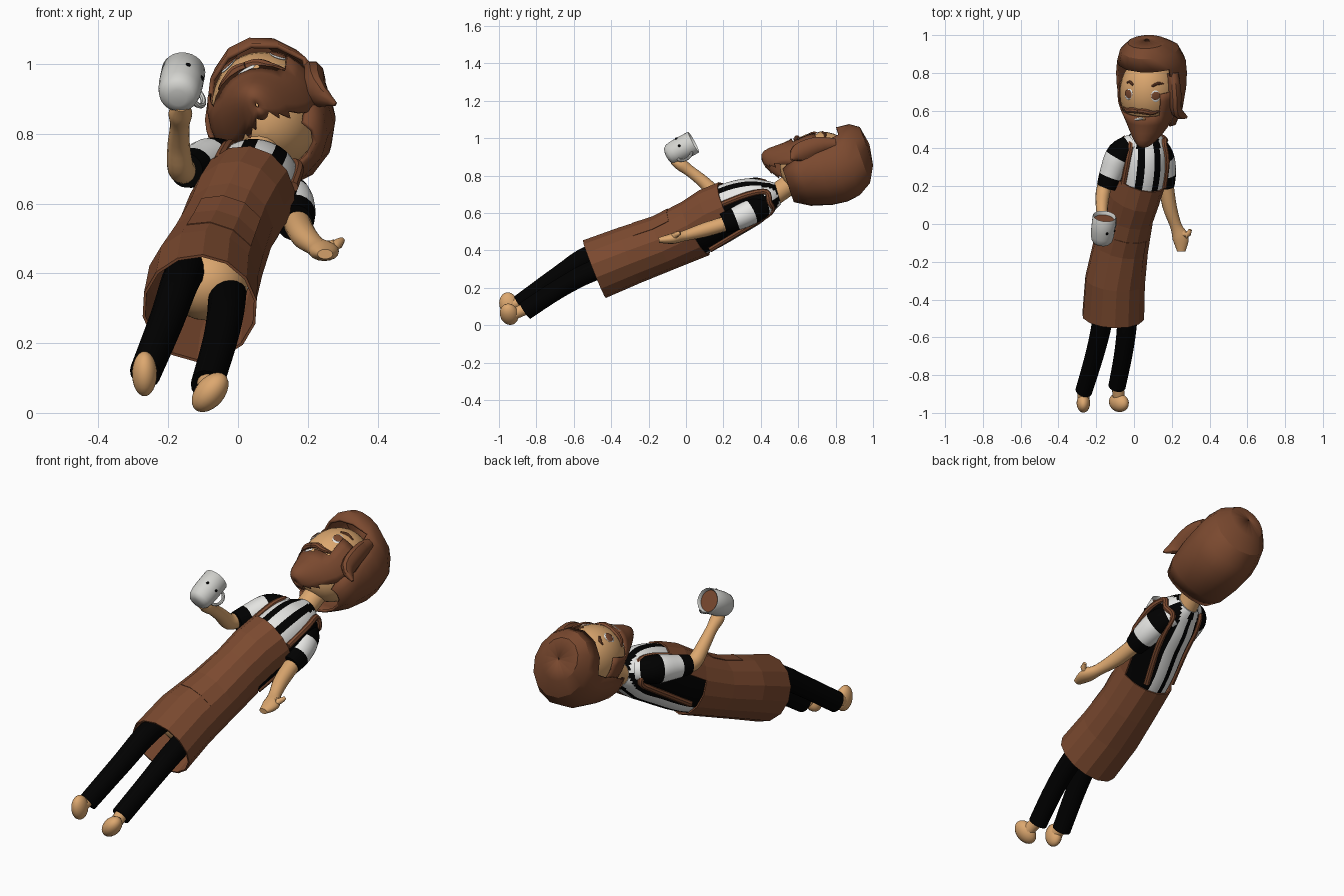
import bpy, bmesh, math
from mathutils import Vector, Matrix

if "Cube" in bpy.data.objects:
    bpy.data.objects.remove(bpy.data.objects["Cube"])

def mat(name, rgb):
    m = bpy.data.materials.new(name)
    m.diffuse_color = (*rgb, 1)
    m.use_nodes = True
    m.node_tree.nodes["Principled BSDF"].inputs["Base Color"].default_value = m.diffuse_color
    return m

SKIN = mat("skin", (0.72, 0.39, 0.16))
BROWN = mat("brown", (0.20, 0.068, 0.029))
BLACK = mat("black", (0.0, 0.0, 0.0))
WHITE = mat("white", (0.82, 0.82, 0.80))
GREY = mat("mug_grey", (0.66, 0.66, 0.63))
I4 = Matrix.Identity(4)

def finish(name, bm, mats, smooth=40, thick=0):
    bmesh.ops.recalc_face_normals(bm, faces=bm.faces)
    me = bpy.data.meshes.new(name)
    bm.to_mesh(me)
    bm.free()
    ob = bpy.data.objects.new(name, me)
    bpy.context.collection.objects.link(ob)
    for m in mats:
        me.materials.append(m)
    if thick:
        s = ob.modifiers.new("thickness", 'SOLIDIFY')
        s.thickness, s.offset = thick, 0
    if smooth:
        bpy.ops.object.select_all(action='DESELECT')
        bpy.context.view_layer.objects.active = ob
        ob.select_set(True)
        bpy.ops.object.shade_smooth_by_angle(angle=math.radians(smooth))
    return ob

def resample(rings, sub):
    # Catmull-Rom through the (x, y, z, a, b) rings
    out = []
    R = [Vector(r) for r in rings]
    for i in range(len(R) - 1):
        p0, p1, p2, p3 = R[max(i - 1, 0)], R[i], R[i + 1], R[min(i + 2, len(R) - 1)]
        for k in range(sub):
            t = k / sub
            out.append(0.5 * (2 * p1 + (p2 - p0) * t + (2 * p0 - 5 * p1 + 4 * p2 - p3) * t * t
                              + (3 * p1 - p0 - 3 * p2 + p3) * t ** 3))
    return out + [R[-1]]

def frame(rings, i, roll, axis=None):
    T = Vector(axis) if axis else (Vector(rings[min(i + 1, len(rings) - 1)][:3])
                                   - Vector(rings[max(i - 1, 0)][:3]))
    T.normalize()
    A = Vector((math.cos(roll), 0, -math.sin(roll)))
    A = (A - T * A.dot(T)).normalized()
    return A, A.cross(T)

def loft(name, rings, mats, n=16, roll=0.0, sub=1, axis=None, caps=True, keep=None,
         paint=None, smooth=40, M=I4, warp=None, thick=0):
    rings = resample(rings, sub)
    bm = bmesh.new()
    rows = []
    for i, r in enumerate(rings):
        A, B = frame(rings, i, roll, axis)
        row = []
        for k in range(n):
            th = math.tau * k / n
            p = Vector(r[:3]) + A * r[3] * math.cos(th) + B * r[4] * math.sin(th)
            row.append(bm.verts.new(M @ (warp(p) if warp else p)))
        rows.append(row)
    for i in range(len(rows) - 1):
        r = rings[i]
        for k in range(n):
            th = math.tau * (k + 0.5) / n
            c = (Vector(r[:3]) + Vector(rings[i + 1][:3])) / 2
            A, B = frame(rings, i, roll, axis)
            s = (r[3] + rings[i + 1][3]) / 2 * math.cos(th)
            c = c + A * s + B * (r[4] + rings[i + 1][4]) / 2 * math.sin(th)
            if keep and not keep(c, math.degrees(th)):
                continue
            f = bm.faces.new((rows[i][k], rows[i][(k + 1) % n],
                              rows[i + 1][(k + 1) % n], rows[i + 1][k]))
            if paint:
                f.material_index = paint((i + 0.5) / (len(rows) - 1), s, th < math.pi)
    if caps:
        for row, t in ((rows[0], 0), (rows[-1], 1)):
            f = bm.faces.new(row)
            if paint:
                f.material_index = paint(t, 0, True)
    bmesh.ops.delete(bm, geom=[v for v in bm.verts if not v.link_faces], context='VERTS')
    return finish(name, bm, mats, smooth, thick)

def blob(name, loc, size, m, rot=I4, M=I4):
    bm = bmesh.new()
    bmesh.ops.create_uvsphere(bm, u_segments=20, v_segments=12, radius=1,
                              matrix=M @ Matrix.Translation(loc) @ rot @ Matrix.Diagonal((*size, 1)))
    return finish(name, bm, [m])

ROLL = math.radians(17)

# striped shirt body: narrow stripes in front, broad ones at the back
TORSO = [(-.06, -.10, .45, .13, .135), (-.02, .08, .53, .122, .148), (.03, .24, .618, .13, .146),
         (.05, .36, .665, .128, .126), (.055, .44, .69, .11, .088), (.055, .49, .705, .06, .06)]
def stripes(t, s, front):
    return math.floor((s + .021) / .042) % 2 if front else int(not .015 < abs(s) < .06)
loft("shirt", TORSO, [WHITE, BLACK], n=60, roll=ROLL, sub=4, paint=stripes)

# apron: skirt all round, bib only in front
APRON = [(-.11, -.49, .30, .162, .162), (-.10, -.30, .375, .157, .155), (-.07, -.12, .44, .143, .148),
         (-.035, .05, .517, .133, .158), (-.005, .15, .578, .138, .162), (.025, .245, .622, .14, .156)]
loft("apron", APRON, [BROWN], n=14, roll=ROLL, caps=False, smooth=0, thick=.008,
     keep=lambda c, th: c.y < .05 or 12 < th < 168)
pocket = [(-.0875, -.225, .403, .155, .156), (-.07, -.12, .44, .148, .153), (-.0525, -.035, .4785, .143, .158)]
loft("apron_pocket", pocket, [BROWN], n=14, roll=ROLL, caps=False, smooth=0, thick=.004,
     axis=(.19, .91, .39), keep=lambda c, th: 50 < th < 130)

# apron straps over the shoulders and down the back
def on_torso(i, deg):
    A, B = frame(TORSO, i, ROLL)
    r, th = TORSO[i], math.radians(deg)
    return Vector(r[:3]) + A * (r[3] + .004) * math.cos(th) + B * (r[4] + .004) * math.sin(th)

for side, f in (("left", lambda d: d), ("right", lambda d: 180 - d)):
    spots = [(2, 32), (3, 35), (4, 35), (4, 0), (4, -35), (3, -40), (2, -45), (1, -50)]
    loft("apron_strap_" + side, [(*on_torso(i, f(d)), .016, .016) for i, d in spots],
         [BROWN], n=8, sub=4)

# hips and trouser legs
blob("hips", (-.09, -.31, .375), (.12, .12, .11), SKIN)
LEGS = {"right": [(-.13, -.25, .44, .058, .058), (-.165, -.50, .378, .054, .058),
                  (-.205, -.68, .265, .05, .053), (-.266, -.885, .115, .045, .052)],
        "left": [(-.03, -.25, .37, .056, .056), (-.035, -.50, .29, .053, .056),
                 (-.055, -.68, .195, .049, .052), (-.09, -.86, .078, .046, .052)]}
FEET = {"right": ((-.268, -.948, .112), (.036, .05, .065), 0),
        "left": ((-.08, -.945, .059), (.042, .05, .066), 40)}
for side, pts in LEGS.items():
    loft("trouser_leg_" + side, pts, [BLACK], n=18, sub=4)
    loc, size, turn = FEET[side]
    rot = Matrix.Rotation(math.radians(turn), 4, 'Y') @ Matrix.Rotation(math.radians(12), 4, 'X')
    blob("foot_" + side, loc, size, SKIN, rot)
    end = pts[-1]
    loft("ankle_" + side, [(end[0], end[1] + .05, end[2] + .03, .032, .032),
                           (loc[0], loc[1] + .02, loc[2], .032, .032)], [SKIN], n=14)

# banded sleeves, forearms and hands
band = lambda t, s, front: int(.15 < t < .4 or t > .7)
loft("sleeve_right", [(-.0, .42, .71, .06, .06), (-.075, .37, .718, .07, .072),
                      (-.12, .27, .705, .062, .06), (-.148, .195, .695, .05, .05)],
     [WHITE, BLACK], n=20, sub=5, paint=band)
loft("sleeve_left", [(.10, .43, .645, .06, .06), (.14, .36, .615, .07, .07),
                     (.158, .28, .575, .065, .065), (.163, .20, .545, .052, .054)],
     [WHITE, BLACK], n=20, sub=5, paint=band)
loft("forearm_right", [(-.15, .23, .695, .038, .038), (-.165, .16, .705, .038, .04),
                       (-.170, .09, .77, .032, .033), (-.167, .02, .825, .028, .03),
                       (-.165, -.03, .86, .034, .033), (-.163, -.075, .878, .018, .015)],
     [SKIN], n=16, sub=4, roll=.01)
loft("forearm_left", [(.165, .25, .555, .04, .04), (.187, .10, .51, .038, .038),
                      (.222, -.01, .478, .031, .028), (.247, -.075, .463, .043, .028),
                      (.25, -.145, .455, .022, .014)], [SKIN], n=16, sub=4)
loft("thumb_left", [(.24, -.03, .472, .018, .018), (.278, -.06, .48, .018, .018),
                    (.298, -.03, .495, .009, .009)], [SKIN], n=10, sub=3)

# mug: turned profile (radius, height), coffee, handle and dots
AX = Vector((.10, .88, .47)).normalized()
MID = Vector((-.163, -.022, .946))
MUG = Matrix.Translation(MID) @ AX.to_track_quat('Z', 'Y').to_matrix().to_4x4()
def turned(name, prof, m, n=28):
    bm = bmesh.new()
    rows = [[bm.verts.new(MUG @ Vector((r * math.cos(math.tau * k / n), r * math.sin(math.tau * k / n), h)))
             for k in range(n)] for r, h in prof]
    for a, b in zip(rows, rows[1:]):
        for k in range(n):
            bm.faces.new((a[k], a[(k + 1) % n], b[(k + 1) % n], b[k]))
    bm.faces.new(rows[0])
    bm.faces.new(rows[-1])
    return finish(name, bm, [m], 50)
turned("mug", [(.025, -.092), (.045, -.085), (.056, -.07), (.061, -.045), (.063, -.01), (.063, .068),
               (.06, .072), (.056, .068), (.054, .035)], GREY)
turned("coffee", [(.054, .047), (.054, .051)], BROWN)
hd = Vector((.6, 0, -.7))
hd = (hd - AX * hd.dot(AX)).normalized()
ctr = MID + hd * .058
loop = [ctr + hd * .032 * math.cos(a) + AX * .04 * math.sin(a)
        for a in [math.radians(d) for d in range(-110, 111, 22)]]
loft("mug_handle", [(*p, .008, .008) for p in loop], [GREY], n=8, roll=.6)
for i, d in enumerate([(.057, 0, .02), (.022, -.02, .058)]):
    p = Vector(d)
    blob("mug_dot_%d" % i, MID + (p - AX * p.dot(AX)).normalized() * .062, (.007, .007, .007), BLACK)

# head frame: x = across the face, y = up the head, z = out of the face
U = Vector((0, .945, .325)).normalized()
n0 = Vector((1, 0, 0)).cross(U)
yaw = math.radians(28)
F = n0 * math.cos(yaw) - Vector((1, 0, 0)) * math.sin(yaw)
HEAD = Matrix.Translation((.08, .68, .86)) @ Matrix((U.cross(F), U, F)).transposed().to_4x4()
RX, RU, RF, CU = .152, .20, .168, .02

def egg(k):
    angs = [math.radians(-88 + 176 * i / 16) for i in range(17)]
    return [(0, CU + RU * k * math.sin(a), 0, RX * k * math.cos(a), RF * k * math.cos(a)) for a in angs]

def surf(x, u, lift=0):
    return Vector((x, u, RF * math.sqrt(1 - (x / RX) ** 2 - ((u - CU) / RU) ** 2) + lift))

loft("neck", [(.045, .45, .68, .055, .055), (.075, .62, .80, .055, .055)], [SKIN], n=16)
loft("head", egg(1), [SKIN], n=28, axis=(0, 1, 0), M=HEAD)

# beard: lower front of the egg pulled to a pointed chin
def chin(p):
    t = max(0, min(1, (-.05 - p.y) / .15))
    return Vector((p.x * (1 - .35 * t) + .03 * t, p.y - .06 * t, p.z + .12 * t * t))
loft("beard", egg(1.06), [BROWN], n=28, axis=(0, 1, 0), M=HEAD, warp=chin, caps=False, thick=.008,
     keep=lambda c, th: c.z > -.03 and (c.y < -.05 or (abs(c.x) > .12 and c.y < .05)))

# hair: faceted bob with an opening for the face
HAIR = [(-.01, -.16, -.06, .13, .08), (-.015, -.08, -.058, .163, .135), (-.015, .03, -.055, .176, .18),
        (-.015, .11, -.055, .178, .192), (-.01, .18, -.045, .17, .195), (-.01, .25, -.025, .145, .17),
        (-.01, .295, .005, .095, .11), (-.01, .312, .01, .004, .004)]
loft("hair", HAIR, [BROWN], n=14, axis=(0, 1, 0), M=HEAD, thick=.014, caps=False, smooth=28,
     keep=lambda c, th: not (c.y < .18 and 24 < th < 156))
# side lock that flips outwards at its tip
loft("hair_lock", [(.205, .80, .97, .03, .03), (.215, .70, .96, .035, .05), (.225, .60, .92, .03, .05),
                   (.28, .565, .885, .006, .006)], [BROWN], n=10, sub=3)

# face details
def plate(name, x, u, size, m, lift=0.0):
    p = surf(x, u)
    nrm = Vector((p.x / RX ** 2, (p.y - CU) / RU ** 2, p.z / RF ** 2)).normalized()
    rot = nrm.to_track_quat('Z', 'Y').to_matrix().to_4x4()
    blob(name, p + nrm * lift, (*size, .004), m, rot, HEAD)
for s, side in ((-1, "right"), (1, "left")):
    cx = .033 + s * .07
    plate("eye_white_" + side, cx, .05, (.032, .025), WHITE)
    plate("iris_" + side, cx, .052, (.022, .025), BROWN, .003)
    brow = [(-.03, .102, .006), (0, .113, .008), (.03, .105, .004)]
    loft("brow_" + side, [(*surf(cx + s * x * .7, u), r, r) for x, u, r in brow],
         [BROWN], n=8, sub=3, roll=math.pi / 2, M=HEAD)
    tache = [(0, -.035, .013), (.035, -.035, .016), (.07, -.045, .012), (.10, -.035, .003)]
    loft("moustache_" + side, [(*surf(.02 + s * x, u, .003), r, r) for x, u, r in tache],
         [BROWN], n=8, sub=3, roll=math.pi / 2, M=HEAD)
plate("lips", .02, -.078, (.042, .018), SKIN, .015)
plate("teeth", .02, -.072, (.03, .009), WHITE, .018)
